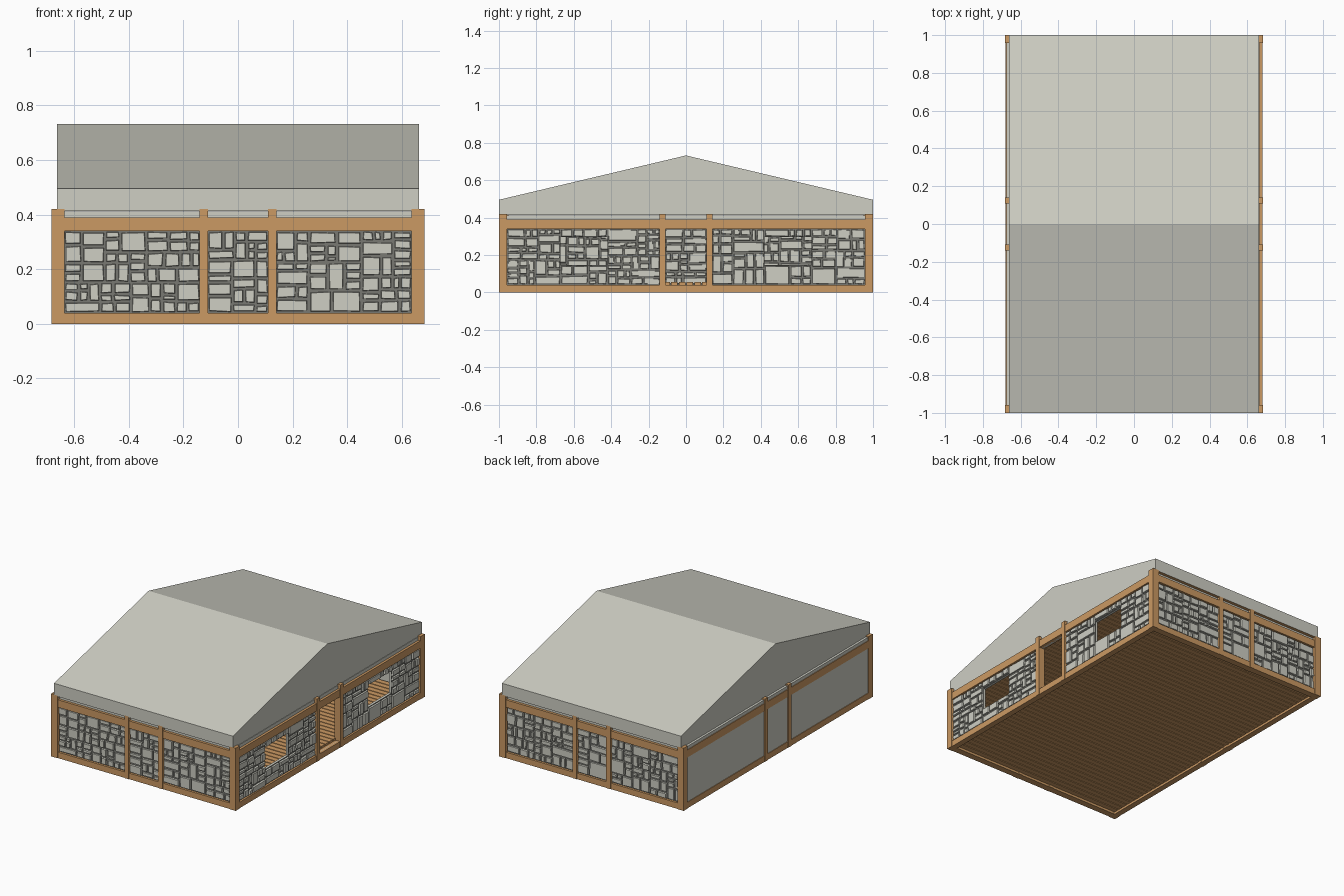
import bpy, bmesh, random

if "Cube" in bpy.data.objects:
    bpy.data.objects.remove(bpy.data.objects["Cube"])
random.seed(7)


def material(name, rgb):
    m = bpy.data.materials.new(name)
    m.diffuse_color = (*rgb, 1)
    m.use_nodes = True
    m.node_tree.nodes["Principled BSDF"].inputs["Base Color"].default_value = m.diffuse_color
    return m


WOOD = material("timber", (0.60, 0.32, 0.125))
STONE = material("pale stone", (0.62, 0.62, 0.55))
MORTAR = material("dark mortar", (0.19, 0.19, 0.17))


def finish(bm, name, mat):
    bmesh.ops.recalc_face_normals(bm, faces=bm.faces)
    me = bpy.data.meshes.new(name)
    bm.to_mesh(me)
    bm.free()
    me.materials.append(mat)
    ob = bpy.data.objects.new(name, me)
    bpy.context.collection.objects.link(ob)
    return ob


def block(bm, place, r, d0, d1, taper=0.0, jitter=0.0):
    """Box over rectangle r = (u0, u1, z0, z1) from depth d0 to d1, outer end tapered."""
    u0, u1, z0, z1 = r
    base, top = [], []
    for u, z, su, sz in ((u0, z0, 1, 1), (u1, z0, -1, 1), (u1, z1, -1, -1), (u0, z1, 1, -1)):
        u += su * random.uniform(0, jitter)
        z += sz * random.uniform(0, jitter)
        base.append(bm.verts.new(place(u, z, d0)))
        top.append(bm.verts.new(place(u + su * taper, z + sz * taper, d1)))
    bm.faces.new(base)
    bm.faces.new(top)
    for i in range(4):
        j = (i + 1) % 4
        bm.faces.new((base[i], base[j], top[j], top[i]))


def around(r, hole):
    """Four rectangles of r surrounding a hole (empty ones dropped)."""
    u0, u1, z0, z1 = r
    a, b, c, d = hole
    parts = [(u0, a, z0, z1), (b, u1, z0, z1), (a, b, z0, c), (a, b, d, z1)]
    return [p for p in parts if p[1] - p[0] > 1e-4 and p[3] - p[2] > 1e-4]


def split(r):
    """Break a rectangle into random masonry courses."""
    u0, u1, z0, z1 = r
    w, h = u1 - u0, z1 - z0
    lw, lh = random.choice((0.07, 0.11, 0.17)), random.choice((0.06, 0.075, 0.11))
    if w <= lw and h <= lh:
        return [r]
    t = random.uniform(0.35, 0.65)
    if w / lw > h / lh:
        m = u0 + w * t
        return split((u0, m, z0, z1)) + split((m, u1, z0, z1))
    m = z0 + h * t
    return split((u0, u1, z0, m)) + split((u0, u1, m, z1))


def wall(name, place, half, post, frame, slab, stone_end, holes):
    """Slab with stones on one side, set in a timber frame of posts and beams."""
    edge = half - post
    panels = [(-edge, -0.138, 0.04, 0.34), (-0.112, 0.112, 0.04, 0.34), (0.138, edge, 0.04, 0.34)]
    # slab, in strips so that openings stay clear
    bm = bmesh.new()
    pieces = [(-edge, edge, 0.01, 0.04), (-edge, edge, 0.34, 0.412),
              (-0.138, -0.112, 0.04, 0.34), (0.112, 0.138, 0.04, 0.34)]
    clad = []
    for p, hole in zip(panels, holes):
        clad += around(p, hole) if hole else [p]
    for r in pieces + clad:
        block(bm, place, r, *slab)
    finish(bm, name + "_wall_slab", STONE)
    # mortar bed and stones
    out = 1 if stone_end > slab[1] else -1
    face = slab[1] if out > 0 else slab[0]
    bm, sm = bmesh.new(), bmesh.new()
    for r in clad:
        block(bm, place, r, face, face + out * 0.002)
        for u0, u1, z0, z1 in split(r):
            g = 0.003
            block(sm, place, (u0 + g, u1 - g, z0 + g, z1 - g), face,
                  stone_end + out * random.uniform(-0.003, 0.002), 0.002, 0.004)
    finish(bm, name + "_mortar_bed", MORTAR)
    finish(sm, name + "_wall_stones", STONE)
    # beams and middle posts
    bm = bmesh.new()
    for z0, z1 in ((0, 0.04), (0.34, 0.39)):
        block(bm, place, (-edge, edge, z0, z1), frame[0] + 0.003, frame[1] - 0.003)
    for s in (-1, 1):
        block(bm, place, (s * 0.125 - 0.016, s * 0.125 + 0.016, 0.0, 0.42), *frame)
    finish(bm, name + "_timber_frame", WOOD)


NONE = (None, None, None)
OPEN = ((-0.67, -0.42, 0.145, 0.295), (-0.112, 0.112, 0.04, 0.34), (0.42, 0.67, 0.145, 0.295))
X, Y = 0.683, 1.0
wall("front", lambda u, z, d: (u, -d, z), X, 0.046, (0.95, Y), (0.965, 0.98), 0.992, NONE)
wall("back", lambda u, z, d: (-u, d, z), X, 0.046, (0.95, Y), (0.965, 0.98), 0.992, NONE)
wall("right", lambda u, z, d: (d, u, z), Y, 0.042, (0.638, X), (0.648, 0.664), 0.676, OPEN)
# the left wall carries its stones on the inside
wall("left", lambda u, z, d: (-d, u, z), Y, 0.042, (0.638, X), (0.660, 0.676), 0.648, NONE)


def upright(u, z, d):
    return (u, d, z)


# corner posts
bm = bmesh.new()
for sx in (-1, 1):
    for sy in (-1, 1):
        xs = sorted((sx * 0.636, sx * X))
        block(bm, upright, (*xs, 0, 0.42), sy * 0.957, sy * Y)
finish(bm, "corner_posts", WOOD)

# floor and ceiling planks running across the house
for name, z0, z1, half in (("floor_planks", 0.015, 0.055, 0.955), ("ceiling_planks", 0.392, 0.411, 0.963)):
    bm = bmesh.new()
    n = 46
    pitch = 2 * half / n
    for i in range(n):
        y = -half + i * pitch
        block(bm, upright, (-0.645, 0.645, z0, z1), y + 0.003, y + pitch - 0.003)
    finish(bm, name, WOOD)

# roof: gabled prism with the ridge along x
bm = bmesh.new()
profile = [(-1, 0.413), (-1, 0.495), (0, 0.732), (1, 0.495), (1, 0.413)]
ends = [[bm.verts.new((x, y, z)) for y, z in profile] for x in (-0.662, 0.662)]
for e in ends:
    bm.faces.new(e)
for i in range(5):
    j = (i + 1) % 5
    bm.faces.new((ends[0][i], ends[0][j], ends[1][j], ends[1][i]))
roof = finish(bm, "gable_roof", STONE)
# timber soffit under the eaves
roof.data.materials.append(WOOD)
for p in roof.data.polygons:
    if p.normal.z < -0.9:
        p.material_index = 1
